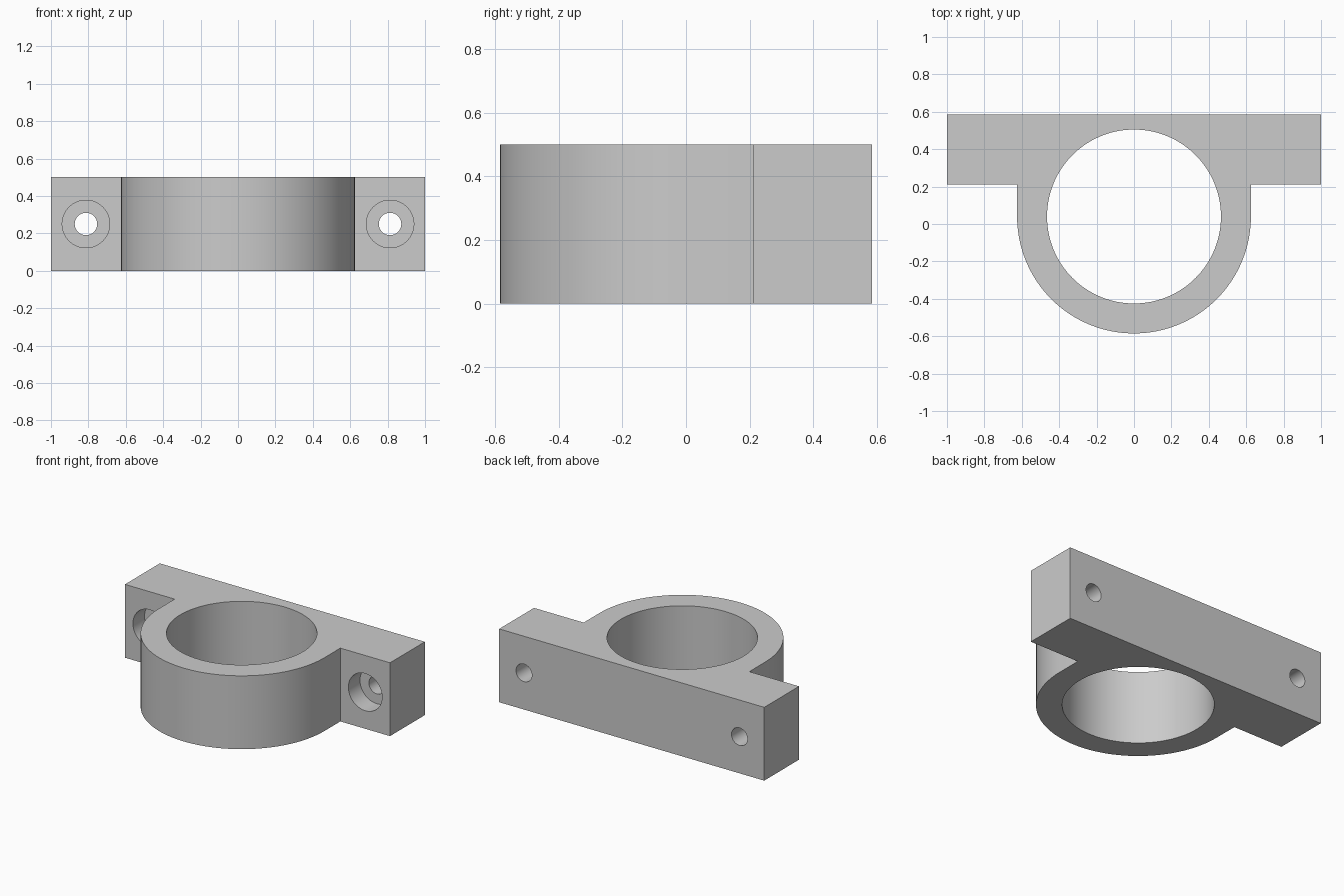
import bpy, bmesh, math
from mathutils import Matrix, Vector

cube = bpy.data.objects.get("Cube")
if cube:
    bpy.data.objects.remove(cube, do_unlink=True)

HEIGHT = 0.5
HALF_WIDTH = 1.0
BACK_Y, LUG_Y = 0.585, 0.21
CENTRE_Y = 0.04
RING_R, BORE_R = 0.625, 0.465
HOLE_X, HOLE_R = 0.813, 0.06
RECESS_R, RECESS_DEPTH = 0.127, 0.125

grey = bpy.data.materials.new("plain grey")
grey.use_nodes = True
colour = (0.6, 0.6, 0.6, 1)
grey.diffuse_color = colour
grey.node_tree.nodes["Principled BSDF"].inputs["Base Color"].default_value = colour


def add_object(name, bm):
    mesh = bpy.data.meshes.new(name)
    bmesh.ops.recalc_face_normals(bm, faces=bm.faces)
    bm.to_mesh(mesh)
    bm.free()
    mesh.materials.append(grey)
    obj = bpy.data.objects.new(name, mesh)
    bpy.context.collection.objects.link(obj)
    return obj


def cutter(name, radius, start, end, segments):
    """Cylinder running from start to end."""
    start, end = Vector(start), Vector(end)
    axis = end - start
    turn = axis.to_track_quat("Z", "Y").to_matrix().to_4x4()
    bm = bmesh.new()
    bmesh.ops.create_cone(bm, cap_ends=True, segments=segments, radius1=radius,
                          radius2=radius, depth=axis.length,
                          matrix=Matrix.Translation((start + end) / 2) @ turn)
    obj = add_object(name, bm)
    obj.hide_render = True
    return obj


# Bracket body: lugs along the back, half-round ring at the front
STEPS = 64
arc = [(-RING_R * math.cos(math.pi * i / STEPS),
        CENTRE_Y - RING_R * math.sin(math.pi * i / STEPS)) for i in range(STEPS + 1)]
outline = [(HALF_WIDTH, LUG_Y), (HALF_WIDTH, BACK_Y), (-HALF_WIDTH, BACK_Y),
           (-HALF_WIDTH, LUG_Y), (-RING_R, LUG_Y)] + arc + [(RING_R, LUG_Y)]
bm = bmesh.new()
base = bm.faces.new([bm.verts.new((x, y, 0)) for x, y in outline])
top = bmesh.ops.extrude_face_region(bm, geom=[base], use_keep_orig=True)["geom"]
bmesh.ops.translate(bm, vec=(0, 0, HEIGHT),
                    verts=[v for v in top if isinstance(v, bmesh.types.BMVert)])
body = add_object("clamp_bracket", bm)

# Main bore, then a screw hole and its recess in each lug
cutters = [cutter("bore_cutter", BORE_R, (0, CENTRE_Y, -0.1),
                  (0, CENTRE_Y, HEIGHT + 0.1), 128)]
for side, x in (("left", HOLE_X), ("right", -HOLE_X)):
    z = HEIGHT / 2
    cutters.append(cutter(side + "_recess_cutter", RECESS_R, (x, LUG_Y - 0.05, z),
                          (x, LUG_Y + RECESS_DEPTH, z), 64))
    cutters.append(cutter(side + "_hole_cutter", HOLE_R, (x, LUG_Y - 0.1, z),
                          (x, BACK_Y + 0.1, z), 48))

bpy.ops.object.select_all(action="DESELECT")
bpy.context.view_layer.objects.active = body
body.select_set(True)
for tool in cutters:
    mod = body.modifiers.new(tool.name, "BOOLEAN")
    mod.operation = "DIFFERENCE"
    mod.solver = "EXACT"
    mod.object = tool
    bpy.ops.object.modifier_apply(modifier=mod.name)
    bpy.data.objects.remove(tool, do_unlink=True)

bpy.ops.object.shade_smooth_by_angle(angle=math.radians(30))
